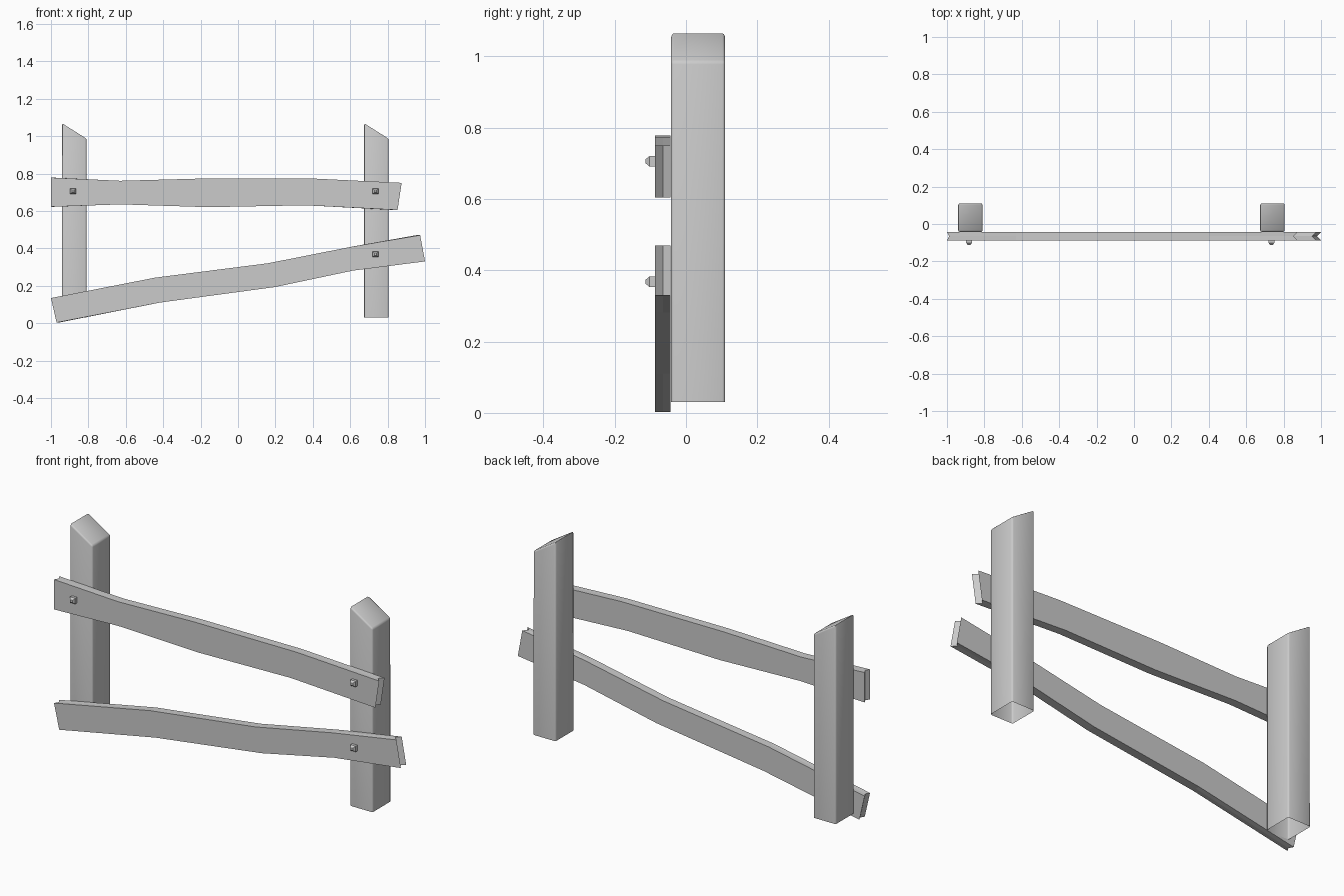
import bpy, bmesh

if "Cube" in bpy.data.objects:
    bpy.data.objects.remove(bpy.data.objects["Cube"])


def finish(bm, name):
    bmesh.ops.recalc_face_normals(bm, faces=bm.faces)
    mesh = bpy.data.meshes.new(name)
    bm.to_mesh(mesh)
    bm.free()
    obj = bpy.data.objects.new(name, mesh)
    bpy.context.collection.objects.link(obj)
    return obj


# Post: box with a slanted, softly bevelled top and an open underside
def post(name, x):
    bm = bmesh.new()
    bmesh.ops.create_cube(bm, size=1)
    for v in bm.verts:
        top = v.co.z > 0
        left = v.co.x < 0
        v.co.x = x + v.co.x * 0.13
        v.co.y = 0.034 + v.co.y * 0.152
        v.co.z = (1.068 if left else 0.986) if top else 0.03
    edges = [e for e in bm.edges if any(v.co.z > 0.5 for v in e.verts)]
    bmesh.ops.bevel(bm, geom=edges, offset=0.008, segments=2, profile=0.5,
                    affect='EDGES', clamp_overlap=True)
    bottom = [f for f in bm.faces if all(v.co.z < 0.031 for v in f.verts)]
    bmesh.ops.delete(bm, geom=bottom, context='FACES')
    obj = finish(bm, name)
    bpy.ops.object.select_all(action='DESELECT')
    obj.select_set(True)
    bpy.context.view_layer.objects.active = obj
    bpy.ops.object.shade_smooth_by_angle(angle=0.8)


# Rail: crooked plank whose ends are notched along the middle layer
def rail(name, top, bottom):
    bm = bmesh.new()
    last = len(top) - 1
    loops = []
    for i, (t, b) in enumerate(zip(top, bottom)):
        inset = 0.012 if i == 0 else -0.022 if i == last else 0
        layers = ((-0.087, 0), (-0.065, inset), (-0.043, 0))
        ring = [bm.verts.new((t[0] + dx, y, t[1])) for y, dx in layers]
        ring += [bm.verts.new((b[0] + dx, y, b[1])) for y, dx in reversed(layers)]
        loops.append(ring)
    for a, b in zip(loops, loops[1:]):
        for k in range(6):
            n = (k + 1) % 6
            bm.faces.new((a[k], a[n], b[n], b[k]))
    for r in (loops[0], loops[-1]):
        bm.faces.new((r[0], r[1], r[4], r[5]))
        bm.faces.new((r[1], r[2], r[3], r[4]))
    finish(bm, name)


# Bolt: square head tapering to a small flat tip
def bolt(name, x, z):
    bm = bmesh.new()
    rings = []
    for y, h in ((-0.085, 0.015), (-0.102, 0.015), (-0.113, 0.006)):
        rings.append([bm.verts.new((x + sx * h, y, z + sz * h))
                      for sx, sz in ((-1, -1), (1, -1), (1, 1), (-1, 1))])
    for a, b in zip(rings, rings[1:]):
        for k in range(4):
            n = (k + 1) % 4
            bm.faces.new((a[k], a[n], b[n], b[k]))
    bm.faces.new(rings[0])
    bm.faces.new(rings[-1])
    finish(bm, name)


post("left_post", -0.875)
post("right_post", 0.74)

rail("upper_rail",
     [(-1, 0.778), (-0.63, 0.761), (-0.19, 0.773), (0.40, 0.773), (0.875, 0.75)],
     [(-1, 0.622), (-0.63, 0.635), (-0.16, 0.62), (0.365, 0.63), (0.853, 0.605)])
rail("lower_rail",
     [(-1, 0.134), (-0.444, 0.243), (0.16, 0.32), (0.61, 0.409), (0.974, 0.47)],
     [(-0.97, 0.003), (-0.417, 0.11), (0.198, 0.193), (0.615, 0.281), (1, 0.33)])

for name, x, z in (("upper_left_bolt", -0.882, 0.706),
                   ("upper_right_bolt", 0.735, 0.706),
                   ("lower_right_bolt", 0.735, 0.368)):
    bolt(name, x, z)
